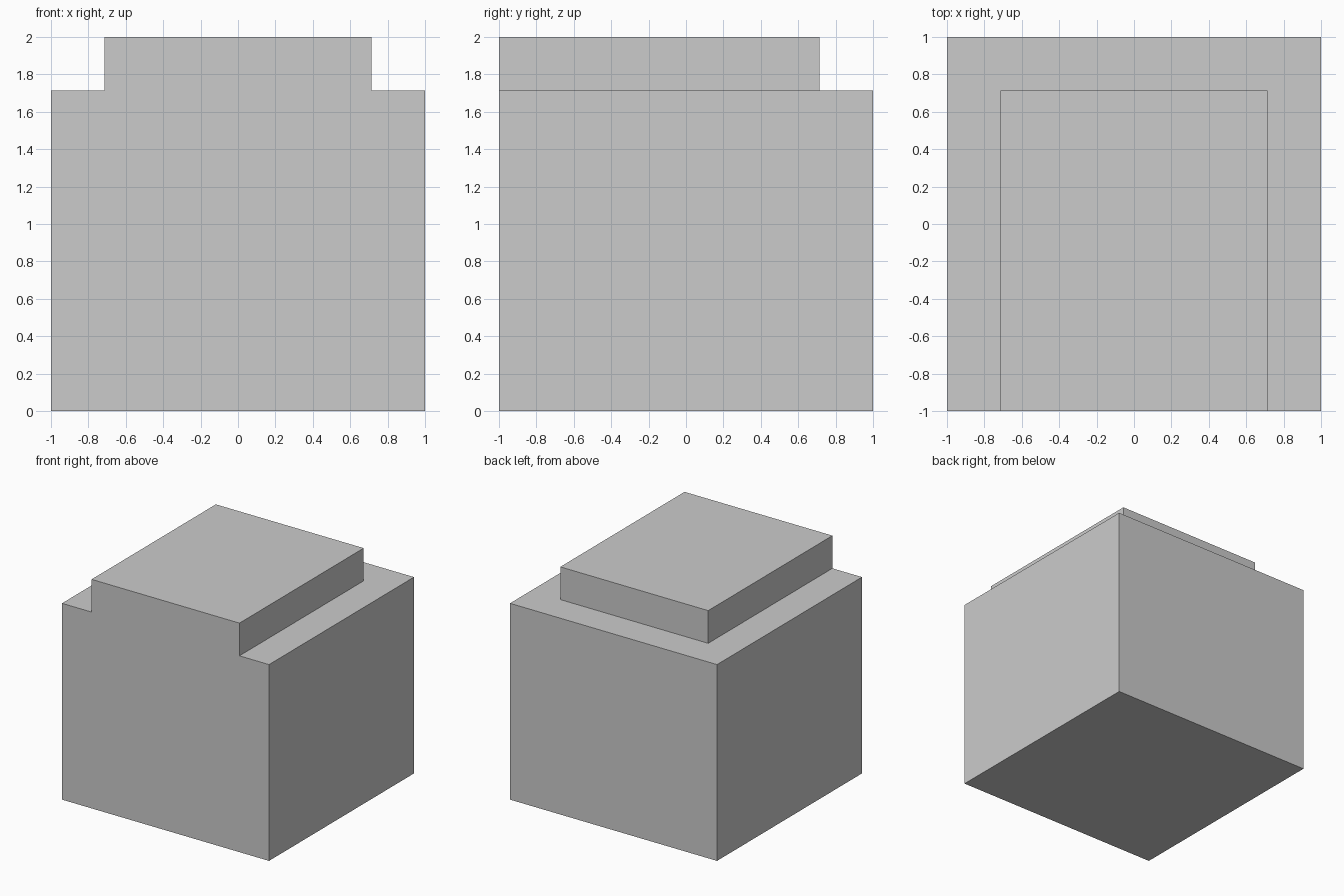
import bpy, bmesh

if "Cube" in bpy.data.objects:
    bpy.data.objects.remove(bpy.data.objects["Cube"])

STEP = 5 / 7          # half width of the raised top
SHELF = 1 + 5 / 7     # height of the surrounding ledge


def prism(name, outline, z0, z1):
    """Extrude a counter-clockwise XY outline from z0 to z1."""
    bm = bmesh.new()
    base = bm.faces.new([bm.verts.new((x, y, z0)) for x, y in outline])
    top = bmesh.ops.extrude_face_region(bm, geom=[base], use_keep_orig=True)
    verts = [g for g in top["geom"] if isinstance(g, bmesh.types.BMVert)]
    bmesh.ops.translate(bm, verts=verts, vec=(0, 0, z1 - z0))
    bmesh.ops.recalc_face_normals(bm, faces=bm.faces)
    mesh = bpy.data.meshes.new(name)
    bm.to_mesh(mesh)
    bm.free()
    obj = bpy.data.objects.new(name, mesh)
    bpy.context.collection.objects.link(obj)
    return obj


# Solid cube block
block = prism("stepped_block", [(-1, -1), (1, -1), (1, 1), (-1, 1)], 0, 2)

# U-shaped cutter for the ledge on the left, right and back
half = [(STEP, STEP), (STEP, -1.5), (1.5, -1.5), (1.5, 1.5)]
outline = half + [(-x, y) for x, y in reversed(half)]
cutter = prism("ledge_cutter", outline, SHELF, 2.5)
cutter.hide_render = True
cutter.hide_set(True)

# Cut the ledge
cut = block.modifiers.new("ledge", 'BOOLEAN')
cut.operation = 'DIFFERENCE'
cut.solver = 'EXACT'
cut.object = cutter
